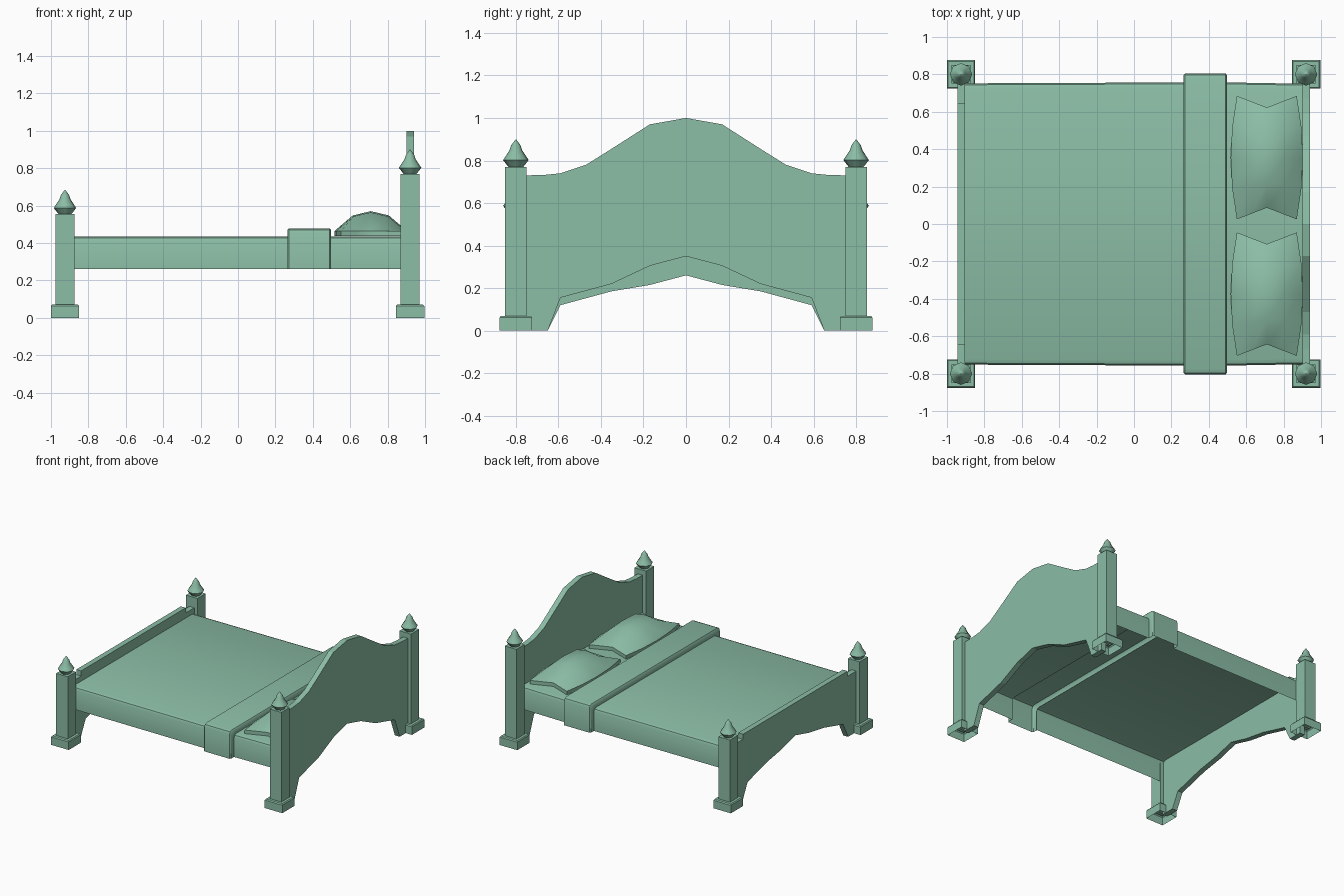
import bpy, math

if "Cube" in bpy.data.objects:
    bpy.data.objects.remove(bpy.data.objects["Cube"])

# One green finish for the whole bed
green = bpy.data.materials.new("green")
green.diffuse_color = (0.26, 0.51, 0.38, 1)
green.use_nodes = True
green.node_tree.nodes["Principled BSDF"].inputs["Base Color"].default_value = green.diffuse_color


def make(name, verts, faces, smooth=None):
    me = bpy.data.meshes.new(name)
    me.from_pydata(verts, [], faces)
    me.materials.append(green)
    ob = bpy.data.objects.new(name, me)
    bpy.context.collection.objects.link(ob)
    bpy.ops.object.select_all(action='DESELECT')
    ob.select_set(True)
    bpy.context.view_layer.objects.active = ob
    bpy.ops.object.mode_set(mode='EDIT')
    bpy.ops.mesh.select_all(action='SELECT')
    bpy.ops.mesh.normals_make_consistent(inside=False)
    bpy.ops.object.mode_set(mode='OBJECT')
    if smooth:
        bpy.ops.object.shade_smooth_by_angle(angle=math.radians(smooth))
    return ob


def stack(name, cx, cy, rings, sides, turn=0.0, smooth=None):
    """Rings of (radius, z) around a vertical axis, open below, capped above."""
    verts, faces = [], []
    for r, z in rings:
        for i in range(sides):
            a = turn + 2 * math.pi * i / sides
            verts.append((cx + r * math.cos(a), cy + r * math.sin(a), z))
    for k in range(len(rings) - 1):
        for i in range(sides):
            j = (i + 1) % sides
            faces.append((k * sides + i, k * sides + j, (k + 1) * sides + j, (k + 1) * sides + i))
    faces.append([(len(rings) - 1) * sides + i for i in range(sides)])
    return make(name, verts, faces, smooth)


def board(name, half, x0, x1):
    """Mirror a half outline (y, z) running from top centre to bottom centre."""
    prof = half + [(-y, z) for y, z in reversed(half) if y > 0]
    n = len(prof)
    verts = [(x, y, z) for x in (x0, x1) for y, z in prof]
    faces = [(i, (i + 1) % n, n + (i + 1) % n, n + i) for i in range(n)]
    faces += [list(range(n)), list(range(n, 2 * n))]
    return make(name, verts, faces)


def drape_profile(w, low, top):
    half = [(w, low), (w, top - 0.025), (w - 0.008, top - 0.008), (w - 0.03, top)]
    return half + [(-y, z) for y, z in reversed(half)]


def drape(name, sections):
    """Open-bottomed cover through (x, profile) sections."""
    n = len(sections[0][1])
    verts = [(x, y, z) for x, p in sections for y, z in p]
    faces = [(k * n + i, k * n + i + 1, (k + 1) * n + i + 1, (k + 1) * n + i)
             for k in range(len(sections) - 1) for i in range(n - 1)]
    return make(name, verts, faces, 40)


# Posts with plinths and finials
Q = math.sqrt(2)
for end, x, top in (("head", 0.92, 0.77), ("foot", -0.925, 0.555)):
    for side, s in (("left", -1), ("right", 1)):
        tag = f"{end}_{side}"
        stack(tag + "_post", x, s * 0.8, [(0.05 * Q, 0.06), (0.05 * Q, top)], 4, math.pi / 4)
        stack(tag + "_plinth", x, s * 0.8,
              [(0.076 * Q, 0), (0.076 * Q, 0.062), (0.070 * Q, 0.07)], 4, math.pi / 4)
        stack(tag + "_finial", x, s * 0.8,
              [(0.035, top), (0.06, top + 0.032), (0.047, top + 0.052), (0.030, top + 0.078),
               (0.022, top + 0.102), (0.001, top + 0.13)], 8, 0, 60)

# Arched headboard
board("headboard", [(0, 1.0), (0.17, 0.97), (0.35, 0.855), (0.47, 0.78), (0.59, 0.74),
                    (0.67, 0.732), (0.76, 0.73), (0.76, 0), (0.65, 0), (0.59, 0.155),
                    (0.35, 0.22), (0.17, 0.305), (0, 0.35)], 0.9, 0.942)

# Footboard with stepped shoulders
board("footboard", [(0, 0.515), (0.645, 0.515), (0.645, 0.475), (0.76, 0.475), (0.76, 0),
                    (0.65, 0), (0.59, 0.12), (0.35, 0.185), (0.17, 0.215), (0, 0.26)],
      -0.945, -0.903)

# Bedding: cover, folded band and sheet
cover = drape_profile(0.757, 0.26, 0.435)
band = drape_profile(0.804, 0.262, 0.477)
lip = drape_profile(0.796, 0.262, 0.470)
drape("bed_cover", [(-0.905, drape_profile(0.752, 0.26, 0.435)), (0.27, cover)])
drape("folded_band", [(0.265, cover), (0.265, lip), (0.272, band),
                      (0.49, band), (0.497, lip), (0.497, cover)])
drape("sheet", [(0.495, cover), (0.905, drape_profile(0.75, 0.26, 0.435))])


# Pillows with pinched ends
def pillow(name, cy):
    n = 4
    verts, faces = [], []
    for layer in (0, 1):
        for i in range(n + 1):
            for j in range(n + 1):
                u, v = 2 * i / n - 1, 2 * j / n - 1
                x = 0.71 + u * (0.16 + 0.033 * (1 - v * v))
                y = cy + v * (0.33 - 0.062 * (1 - abs(u)))
                dome = (1 - abs(u) ** 2.2) * (1 - v ** 4)
                z = 0.465 + 0.105 * dome if layer else 0.437
                verts.append((x, y, z))
    m = (n + 1) ** 2
    for i in range(n):
        for j in range(n):
            a = i * (n + 1) + j
            q = (a, a + 1, a + n + 2, a + n + 1)
            faces += [q, tuple(k + m for k in q)]
    row = n + 1
    for i in range(n):
        for a, b in ((i, i + 1), (n * row + i, n * row + i + 1),
                     (i * row, (i + 1) * row), (i * row + n, (i + 1) * row + n)):
            faces.append((a, b, b + m, a + m))
    make(name, verts, faces, 45)


pillow("left_pillow", -0.375)
pillow("right_pillow", 0.355)
